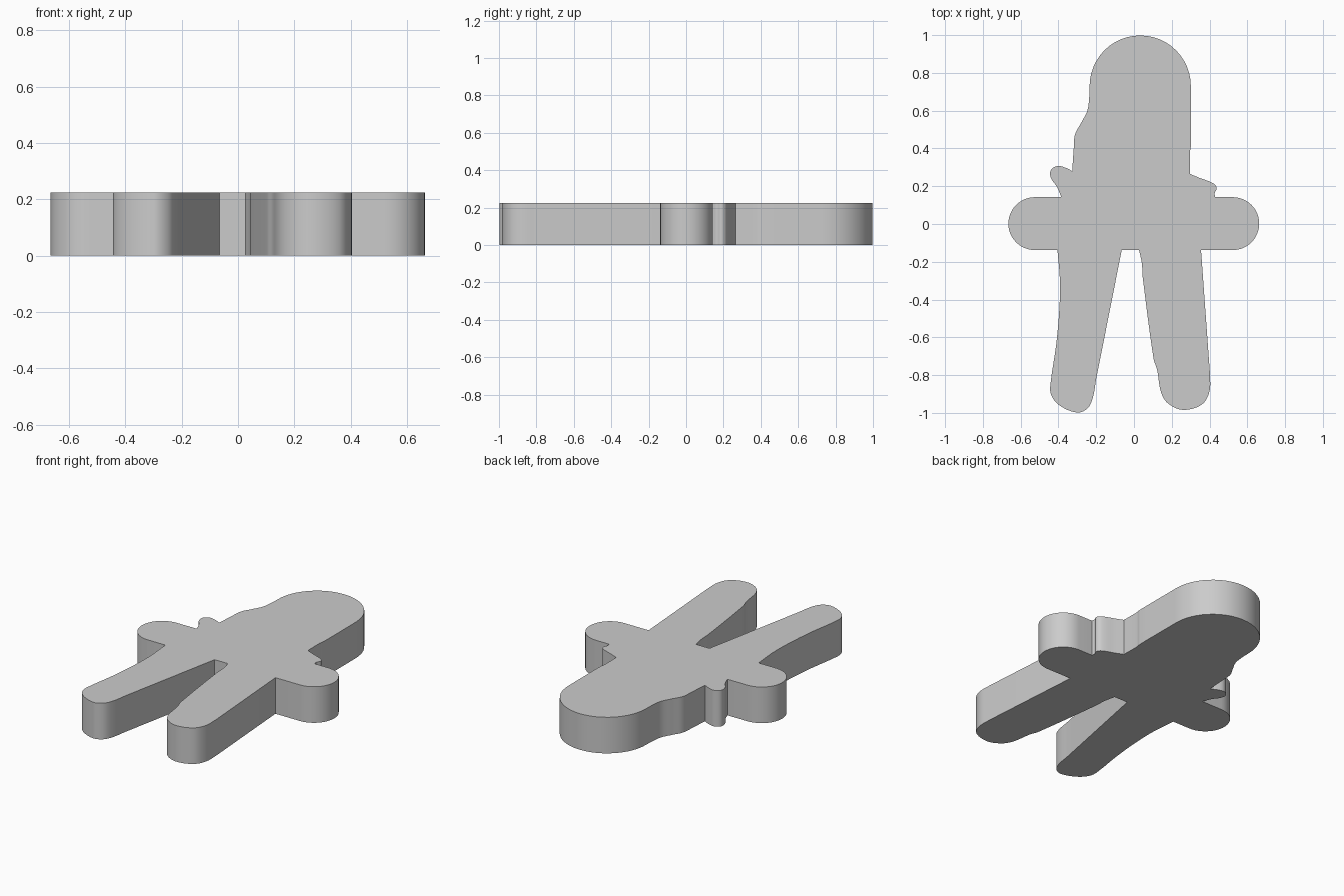
import bpy
import bmesh
import math
from mathutils import Vector
from mathutils.geometry import interpolate_bezier

THICKNESS = 0.225
ARM_RADIUS = 0.14

cube = bpy.data.objects.get("Cube")
if cube:
    bpy.data.objects.remove(cube, do_unlink=True)


def arc(cx, cy, radius, start, end, steps=24):
    """Points along a circular arc, angles in degrees."""
    angles = [math.radians(start + (end - start) * i / steps) for i in range(steps + 1)]
    return [Vector((cx + radius * math.cos(a), cy + radius * math.sin(a))) for a in angles]


def smooth_path(points, steps=6):
    """Soft curve through the points, with handles scaled to each span."""
    pts = [Vector(p) for p in points]
    last = len(pts) - 1
    tangents = [(pts[min(i + 1, last)] - pts[max(i - 1, 0)]).normalized() for i in range(last + 1)]
    result = [pts[0]]
    for i in range(last):
        a, b = pts[i], pts[i + 1]
        reach = (b - a).length / 3
        curve = interpolate_bezier(a, a + tangents[i] * reach,
                                   b - tangents[i + 1] * reach, b, steps + 1)
        result += [Vector(p[:2]) for p in curve[1:]]
    return result


# Outline pieces, counterclockwise from the right of the head
head = arc(0.033, 0.73, 0.268, 0, 180)
right_side = smooth_path([(-.235, .73), (-.237, .67), (-.247, .6), (-.28, .535),
                          (-.312, .475), (-.319, .4), (-.327, .28)])
right_thumb = smooth_path([(-.327, .28), (-.36, .297), (-.405, .307), (-.44, .285),
                           (-.44, .245), (-.407, .195), (-.385, .143)])
right_arm = arc(-0.525, 0.002, ARM_RADIUS, 90, 270)
right_leg = smooth_path([(-.405, -.138), (-.392, -.3), (-.395, -.45), (-.412, -.64),
                         (-.44, -.83), (-.44, -.9), (-.395, -.96), (-.3, -.998),
                         (-.245, -.975), (-.218, -.92), (-.2, -.82)])
crotch = [Vector((-.065, -.138)), Vector((.027, -.138))]
left_leg = smooth_path([(.027, -.138), (.042, -.21), (.046, -.28), (.104, -.715),
                        (.122, -.77), (.143, -.89), (.18, -.95), (.26, -.984),
                        (.36, -.955), (.4, -.885), (.402, -.79)])
left_hip = [Vector((.355, -.138))]
left_arm = arc(0.523, 0.002, ARM_RADIUS, -90, 90)
left_thumb = smooth_path([(.43, .142), (.427, .163), (.438, .19), (.42, .215),
                          (.345, .245), (.297, .265)])
left_side = smooth_path([(.297, .265), (.296, .38), (.301, .41), (.301, .72)])

outline = []
for piece in (head, right_side, right_thumb, right_arm, right_leg, crotch,
              left_leg, left_hip, left_arm, left_thumb, left_side):
    for p in piece:
        if not outline or (p - outline[-1]).length > 0.002:
            outline.append(p)

# Flat figure extruded to a slab
bm = bmesh.new()
base = bm.faces.new([bm.verts.new((p.x, p.y, 0)) for p in outline])
top = bmesh.ops.extrude_face_region(bm, geom=[base], use_keep_orig=True)
bmesh.ops.translate(bm, vec=(0, 0, THICKNESS),
                    verts=[v for v in top["geom"] if isinstance(v, bmesh.types.BMVert)])
bmesh.ops.recalc_face_normals(bm, faces=bm.faces)
mesh = bpy.data.meshes.new("flat_figure")
bm.to_mesh(mesh)
bm.free()
figure = bpy.data.objects.new("flat_figure", mesh)
bpy.context.collection.objects.link(figure)

# Plain grey material
grey = bpy.data.materials.new("plain_grey")
grey.use_nodes = True
colour = (0.6, 0.6, 0.6, 1)
grey.diffuse_color = colour
grey.node_tree.nodes["Principled BSDF"].inputs["Base Color"].default_value = colour
mesh.materials.append(grey)

# Smooth walls with crisp rims
bpy.ops.object.select_all(action="DESELECT")
figure.select_set(True)
bpy.context.view_layer.objects.active = figure
bpy.ops.object.shade_smooth_by_angle(angle=math.radians(30))
